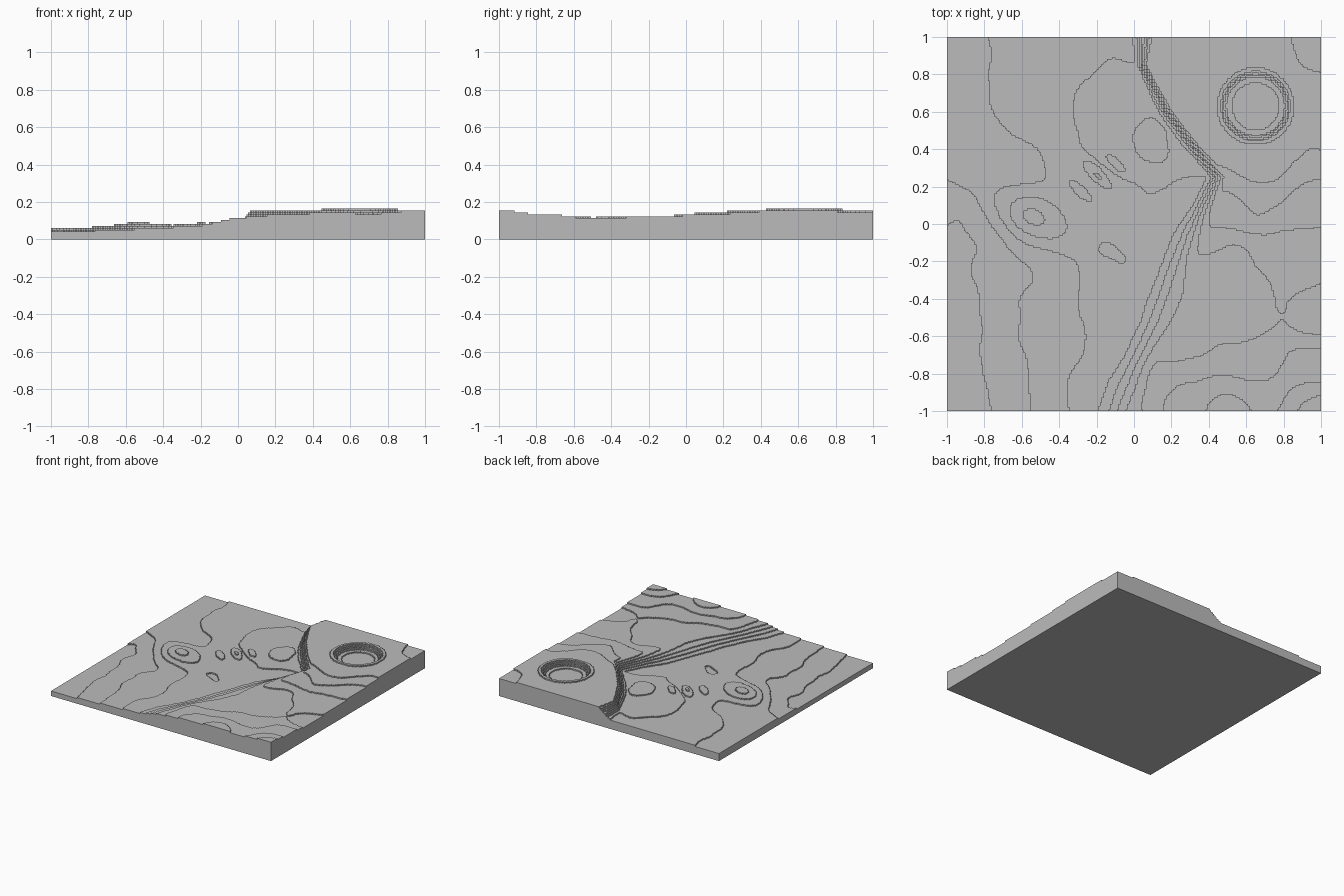
import bpy
import math
from mathutils import Vector, noise

old = bpy.data.objects.get("Cube")
if old:
    bpy.data.objects.remove(old, do_unlink=True)

CELLS = 220          # columns along each side
STEP = 0.0103        # height of one terrace layer
SIZE = 2 / CELLS

# Spot heights (x, y, z) for the upland and the lowland
UPLAND = [(1, -1, .153), (.5, -1, .142), (.2, -1, .13), (0, -1, .113),
          (1, -.75, .135), (.6, -.75, .124), (1, -.5, .113), (.5, -.5, .111),
          (.3, -.5, .108), (1, -.2, .12), (.6, -.2, .118), (1, .1, .132),
          (.6, .1, .137), (1, .4, .152), (.65, .35, .156), (.4, .6, .157),
          (.2, .85, .157), (.4, 1, .156), (1, .7, .155), (1, 1, .142), (.75, 1, .151)]
LOWLAND = [(-1, -1, .036), (-.7, -1, .046), (-.4, -1, .067), (-.2, -1, .077),
           (-1, -.5, .042), (-.5, -.5, .058), (-.1, -.4, .071), (.2, .1, .076),
           (.1, .45, .088), (-.1, .65, .083), (-1, 0, .045), (-.8, .35, .06),
           (-1, .6, .06), (-1, 1, .066), (-.6, .6, .073), (-.5, 1, .07),
           (-.1, 1, .075), (-.2, .1, .068), (-.55, -.3, .056)]

# Escarpment between them: (y, x, half width)
SCARP = [(-1, -.1, .13), (-.3, .17, .14), (.25, .44, .06),
         (.6, .17, .05), (.85, .04, .04), (1, .05, .07)]

# Elongated hills on the lowland: (x, y, length, width, angle, height)
HILLS = [(-.55, .03, .2, .13, -.5, .028), (-.28, .17, .09, .03, -.75, .017),
         (-.19, .25, .09, .03, -.75, .017), (-.1, .32, .08, .03, -.75, .015)]

# Crater: centre, then (outer radius, terrace level) from the floor outwards
CRATER = (.65, .63)
RINGS = [(.125, 11), (.155, 12), (.165, 13), (.175, 14), (.185, 15), (.207, 16)]


def blend_spots(spots, x, y):
    """Smooth surface through scattered spot heights."""
    total = weight = 0
    for sx, sy, sz in spots:
        w = 1 / ((x - sx) ** 2 + (y - sy) ** 2 + .02) ** 2
        total += w * sz
        weight += w
    return total / weight


def scarp_at(y):
    """Position and half width of the escarpment at this y."""
    for (y0, x0, w0), (y1, x1, w1) in zip(SCARP, SCARP[1:]):
        if y <= y1:
            t = (y - y0) / (y1 - y0)
            return x0 + t * (x1 - x0), w0 + t * (w1 - w0)
    return SCARP[-1][1:]


def level(x, y):
    """Terrace number of the ground at a point."""
    r = math.hypot(x - CRATER[0], y - CRATER[1])
    for radius, ring_level in RINGS:
        if r < radius:
            return ring_level
    low = blend_spots(LOWLAND, x, y)
    for hx, hy, length, width, angle, height in HILLS:
        c, s = math.cos(angle), math.sin(angle)
        u = ((x - hx) * c + (y - hy) * s) / length
        v = ((y - hy) * c - (x - hx) * s) / width
        low += height * math.exp(-u * u - v * v)
    low = min(low, .088)
    high = blend_spots(UPLAND, x, y)
    centre, half = scarp_at(y)
    t = min(1, max(0, (x - centre) / (2 * half) + .5))
    t = t * t * (3 - 2 * t)
    z = low + t * (high - low)
    z += .004 * noise.noise(Vector((x * 3, y * 3, .5)))
    z += .002 * noise.noise(Vector((x * 7, y * 7, 4.5)))
    return max(3, min(15, round(z / STEP)))


levels = [[level(-1 + (i + .5) * SIZE, -1 + (j + .5) * SIZE)
           for j in range(CELLS)] for i in range(CELLS)]

verts, faces, index = [], [], {}


def vert(i, j, k):
    key = (i, j, k)
    if key not in index:
        index[key] = len(verts)
        verts.append((-1 + i * SIZE, -1 + j * SIZE, k * STEP))
    return index[key]


def get_level(i, j):
    inside = 0 <= i < CELLS and 0 <= j < CELLS
    return levels[i][j] if inside else 0


# Terrace tops, with upright risers wherever a neighbour is lower
for i in range(CELLS):
    for j in range(CELLS):
        k = levels[i][j]
        corners = [(i, j), (i + 1, j), (i + 1, j + 1), (i, j + 1)]
        faces.append([vert(a, b, k) for a, b in corners])
        neighbours = [(i, j - 1), (i + 1, j), (i, j + 1), (i - 1, j)]
        for n, (a, b) in enumerate(neighbours):
            low = get_level(a, b)
            if low < k:
                p, q = corners[n], corners[(n + 1) % 4]
                faces.append([vert(*p, low), vert(*q, low), vert(*q, k), vert(*p, k)])

# Flat underside
faces.append([vert(0, 0, 0), vert(0, CELLS, 0), vert(CELLS, CELLS, 0), vert(CELLS, 0, 0)])

mesh = bpy.data.meshes.new("terraced_terrain")
mesh.from_pydata(verts, [], faces)
mesh.update()
terrain = bpy.data.objects.new("terraced_terrain", mesh)
bpy.context.collection.objects.link(terrain)

# Plain grey finish
grey = bpy.data.materials.new("plain_grey")
grey.use_nodes = True
colour = (.5, .5, .5, 1)
grey.diffuse_color = colour
grey.node_tree.nodes["Principled BSDF"].inputs["Base Color"].default_value = colour
mesh.materials.append(grey)
